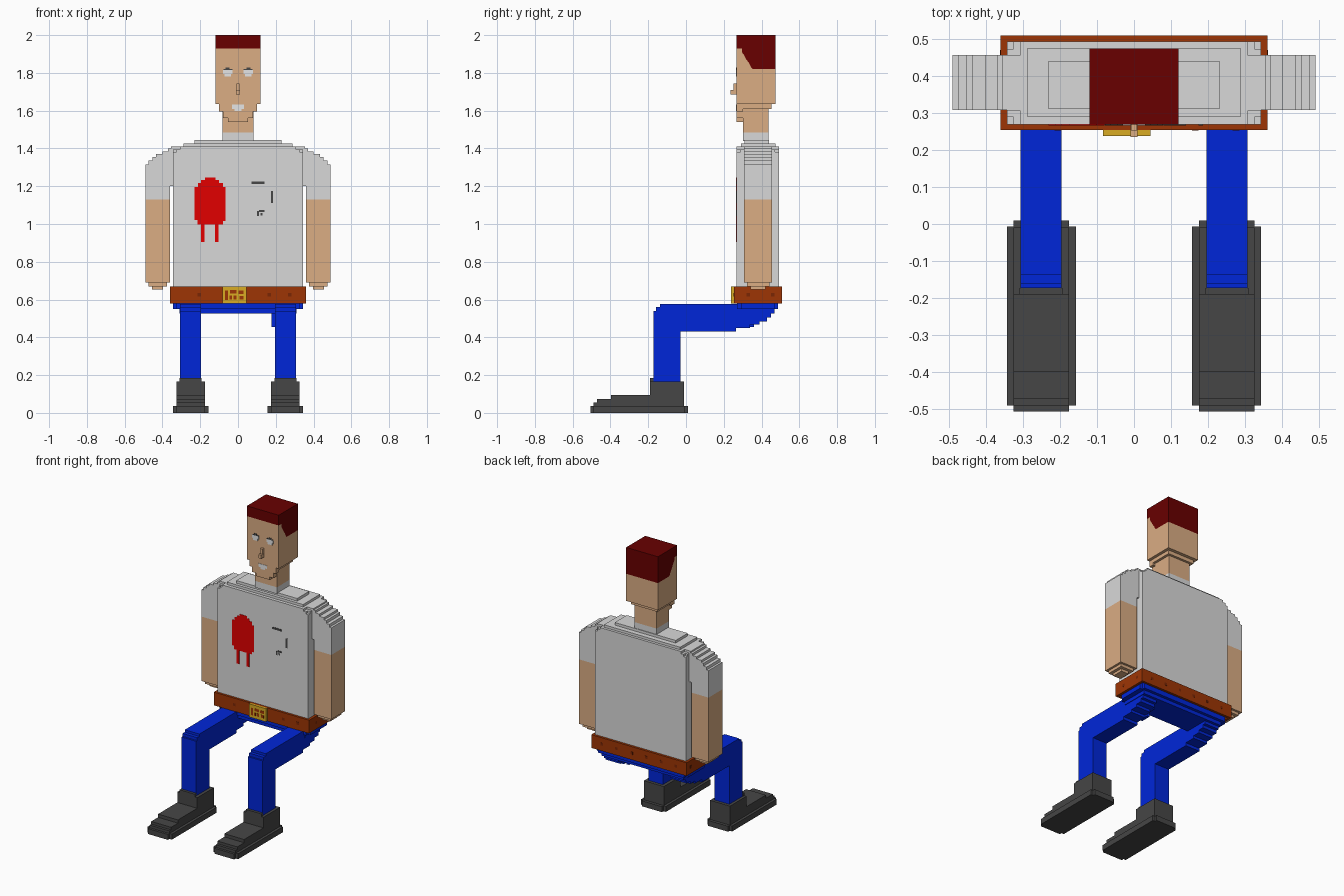
import bpy, bmesh

cube = bpy.data.objects.get("Cube")
if cube:
    bpy.data.objects.remove(cube, do_unlink=True)


def material(name, rgb):
    lin = [(c / 255 / 12.92) if c < 11 else ((c / 255 + 0.055) / 1.055) ** 2.4 for c in rgb]
    m = bpy.data.materials.new(name)
    m.use_nodes = True
    m.diffuse_color = (*lin, 1)
    bsdf = m.node_tree.nodes["Principled BSDF"]
    bsdf.inputs["Base Color"].default_value = (*lin, 1)
    bsdf.inputs["Roughness"].default_value = 0.8
    return m


SKIN = material("skin", (219, 173, 132))
SHIRT = material("shirt grey", (217, 217, 217))
WHITE = material("off white", (230, 230, 230))
RED = material("bright red", (226, 0, 0))
BLUE = material("trouser blue", (0, 38, 217))
BROWN = material("belt brown", (157, 53, 5))
HAIR = material("dark red hair", (104, 0, 0))
SHOE = material("shoe grey", (70, 70, 70))
GOLD = material("buckle gold", (218, 172, 36))
STUD = material("stud brown", (122, 38, 4))


def box(x0, x1, y0, y1, z0, z1):
    """Box as a prism: outline, axis, start, end."""
    return ([(x0, y0), (x1, y0), (x1, y1), (x0, y1)], "z", z0, z1)


def plus(x, y0, y1, z0, z1, nx, ny, cx=0):
    """Slab with square notches cut from its four corners."""
    a, b = cx - x, cx + x
    pts = [(a + nx, y0), (b - nx, y0), (b - nx, y0 + ny), (b, y0 + ny),
           (b, y1 - ny), (b - nx, y1 - ny), (b - nx, y1), (a + nx, y1),
           (a + nx, y1 - ny), (a, y1 - ny), (a, y0 + ny), (a + nx, y0 + ny)]
    return (pts, "z", z0, z1)


def part(name, mat, prisms, s=1):
    """One object made of extruded outlines; s=-1 mirrors across x."""
    bm = bmesh.new()
    for pts, axis, lo, hi in prisms:
        place = {"x": lambda p, t: (t, p[0], p[1]),
                 "y": lambda p, t: (p[0], t, p[1]),
                 "z": lambda p, t: (p[0], p[1], t)}[axis]
        rings = []
        for t in (lo, hi):
            ring = []
            for p in pts:
                x, y, z = place(p, t)
                ring.append(bm.verts.new((x * s, y, z)))
            rings.append(ring)
        a, b = rings
        bm.faces.new(a)
        bm.faces.new(b)
        for i in range(len(a)):
            j = (i + 1) % len(a)
            bm.faces.new((a[i], a[j], b[j], b[i]))
    bmesh.ops.recalc_face_normals(bm, faces=bm.faces)
    me = bpy.data.meshes.new(name)
    bm.to_mesh(me)
    bm.free()
    me.materials.append(mat)
    ob = bpy.data.objects.new(name, me)
    bpy.context.collection.objects.link(ob)
    return ob


# Head: hair and face share a stepped hairline
FRONT, BACK = 0.268, 0.474
PLATE = FRONT - 0.002
hairline = [(FRONT, 1.93), (0.296, 1.93), (0.296, 1.91), (0.31, 1.89), (0.32, 1.87),
            (0.335, 1.85), (0.345, 1.83), (0.353, 1.82), (BACK, 1.82)]
part("hair", HAIR, [(hairline + [(BACK, 2.0), (FRONT, 2.0)], "x", -0.12, 0.12)])
part("head", SKIN, [(hairline + [(BACK, 1.635), (FRONT, 1.635)], "x", -0.12, 0.12)])
part("jaw", SKIN, [
    box(-0.10, 0.10, FRONT, 0.452, 1.61, 1.635),
    ([(-0.10, 1.61), (-0.10, 1.595), (-0.08, 1.595), (-0.08, 1.56), (-0.052, 1.56),
      (-0.052, 1.54), (0.052, 1.54), (0.052, 1.56), (0.08, 1.56), (0.08, 1.595),
      (0.10, 1.595), (0.10, 1.61)], "y", FRONT, 0.302)])
part("nose", SKIN, [box(-0.01, 0.01, 0.235, FRONT, 1.685, 1.71),
                    box(-0.008, 0.008, 0.252, FRONT, 1.71, 1.745)])
part("mouth", WHITE, [([(-0.032, 1.632), (-0.032, 1.61), (-0.018, 1.61), (-0.018, 1.598),
                        (0.018, 1.598), (0.018, 1.61), (0.032, 1.61), (0.032, 1.632)],
                       "y", PLATE, FRONT)])
for s, side in ((1, "left"), (-1, "right")):
    part(side + "_eye", WHITE, [([(0.03, 1.815), (0.03, 1.795), (0.038, 1.795), (0.038, 1.782),
                                  (0.072, 1.782), (0.072, 1.795), (0.08, 1.795), (0.08, 1.815)],
                                 "y", PLATE, FRONT)], s)
    part(side + "_brow", SHOE, [box(0.03, 0.078, PLATE, FRONT, 1.815, 1.821),
                                box(0.045, 0.065, PLATE, FRONT, 1.821, 1.829)], s)

# Neck and shirt body with stepped shoulders
part("neck", SKIN, [box(-0.083, 0.083, 0.302, 0.436, 1.485, 1.61)])
part("collar", SHIRT, [box(-0.083, 0.083, 0.302, 0.436, 1.44, 1.485)])
TY0, TY1 = 0.268, 0.492
part("torso", SHIRT, [
    box(-0.343, 0.343, TY0, TY1, 0.66, 1.38),
    plus(0.343, TY0, TY1, 1.38, 1.395, 0.018, 0.02),
    plus(0.343, TY0, TY1, 1.395, 1.41, 0.036, 0.038),
    box(-0.288, 0.288, 0.29, 0.474, 1.41, 1.427),
    box(-0.23, 0.23, 0.31, 0.44, 1.427, 1.445)])

# Arms: stepped sleeve, forearm, tapered hand
AY0, AY1 = 0.307, 0.456
sleeve = [(0.343, 1.41), (0.343, 1.20), (0.36, 1.20), (0.36, 1.13), (0.49, 1.13),
          (0.49, 1.315), (0.475, 1.315), (0.475, 1.335), (0.452, 1.335), (0.452, 1.355),
          (0.435, 1.355), (0.435, 1.37), (0.40, 1.37), (0.40, 1.385), (0.37, 1.385),
          (0.37, 1.40), (0.355, 1.40), (0.355, 1.41)]
for s, side in ((1, "left"), (-1, "right")):
    part(side + "_sleeve", SHIRT, [(sleeve, "y", AY0, AY1)], s)
    part(side + "_forearm", SKIN, [box(0.36, 0.49, AY0, AY1, 0.69, 1.13)], s)
    part(side + "_hand", SKIN, [box(0.375, 0.475, 0.322, 0.441, 0.67, 0.69),
                                box(0.397, 0.455, 0.342, 0.421, 0.652, 0.67)], s)

# Dripping shirt emblem and small marks
part("chest_emblem", RED, [([
    (-0.23, 1.02), (-0.215, 1.02), (-0.215, 0.997), (-0.197, 0.997), (-0.197, 0.905),
    (-0.178, 0.905), (-0.178, 0.997), (-0.121, 0.997), (-0.121, 0.905), (-0.102, 0.905),
    (-0.102, 0.997), (-0.08, 0.997), (-0.08, 1.015), (-0.067, 1.015), (-0.067, 1.195),
    (-0.08, 1.195), (-0.08, 1.218), (-0.10, 1.218), (-0.10, 1.233), (-0.12, 1.233),
    (-0.12, 1.247), (-0.175, 1.247), (-0.175, 1.233), (-0.195, 1.233), (-0.195, 1.218),
    (-0.212, 1.218), (-0.212, 1.195), (-0.23, 1.195)], "y", PLATE, TY0)])
part("chest_marks", SHOE, [box(x0, x1, PLATE, TY0, z0, z1) for x0, x1, z0, z1 in (
    (0.072, 0.14, 1.212, 1.226), (0.174, 0.186, 1.11, 1.175),
    (0.112, 0.14, 1.064, 1.075), (0.10, 0.112, 1.042, 1.068), (0.118, 0.13, 1.046, 1.058))])

# Belt ring with flush studs on every side
part("belt", BROWN, [
    box(-0.36, 0.36, 0.253, TY0, 0.58, 0.67), box(-0.36, 0.36, TY1, 0.508, 0.58, 0.67),
    box(-0.36, -0.343, TY0, TY1, 0.58, 0.67), box(0.343, 0.36, TY0, TY1, 0.58, 0.67)])
studs = [box(x - 0.009, x + 0.009, 0.252, 0.253, 0.617, 0.635) for x in (-0.205, 0.165, 0.275)]
studs += [box(x - 0.009, x + 0.009, 0.508, 0.509, 0.617, 0.635)
          for x in (-0.28, -0.17, -0.055, 0.055, 0.17, 0.28)]
for y in (0.33, 0.46):
    for x in (-0.3605, 0.3605):
        studs.append(box(x - 0.0005, x + 0.0005, y - 0.009, y + 0.009, 0.617, 0.635))
part("belt_studs", STUD, studs)

# Buckle with an abstract block pattern
part("buckle", GOLD, [box(-0.083, 0.044, 0.238, 0.253, 0.58, 0.67)])
part("buckle_pattern", BROWN, [box(x0, x1, 0.237, 0.238, z0, z1) for x0, x1, z0, z1 in (
    (-0.068, -0.054, 0.598, 0.648), (-0.046, -0.032, 0.60, 0.622), (-0.042, -0.008, 0.632, 0.65),
    (-0.024, -0.008, 0.60, 0.622), (0.002, 0.03, 0.63, 0.648), (0.008, 0.028, 0.60, 0.62))])

# Trousers: stepped hips and seated legs
part("hips", BLUE, [plus(0.343, 0.27, 0.488, 0.55, 0.66, 0.018, 0.02),
                    box(-0.31, 0.31, 0.282, 0.468, 0.525, 0.55)])
leg = [(-0.03, 0.16), (-0.172, 0.16), (-0.172, 0.54), (-0.16, 0.54), (-0.16, 0.56),
       (-0.137, 0.56), (-0.137, 0.576), (0.44, 0.576), (0.465, 0.55), (0.465, 0.525),
       (0.45, 0.525), (0.45, 0.505), (0.43, 0.505), (0.43, 0.485), (0.39, 0.485),
       (0.39, 0.467), (0.34, 0.467), (0.34, 0.45), (0.265, 0.45), (0.265, 0.43),
       (-0.03, 0.43)]
for s, side in ((1, "left"), (-1, "right")):
    part(side + "_leg", BLUE, [(leg, "x", 0.196, 0.306)], s)
part("left_seat_step", BLUE, [box(0.177, 0.196, 0.29, 0.41, 0.487, 0.53),
                              box(0.177, 0.196, 0.29, 0.36, 0.455, 0.487)])

# Shoes: notched sole, stepped toe, ankle cuff, tongue
for s, side in ((1, "left"), (-1, "right")):
    part(side + "_shoe", SHOE, [
        plus(0.093, -0.506, 0.01, 0.0, 0.037, 0.018, 0.017, 0.25),
        box(0.175, 0.325, -0.49, -0.01, 0.037, 0.055),
        box(0.175, 0.325, -0.472, -0.01, 0.055, 0.073),
        box(0.175, 0.325, -0.398, -0.01, 0.073, 0.095),
        box(0.175, 0.325, -0.19, -0.01, 0.095, 0.167),
        box(0.193, 0.309, -0.19, -0.172, 0.167, 0.186)], s)
